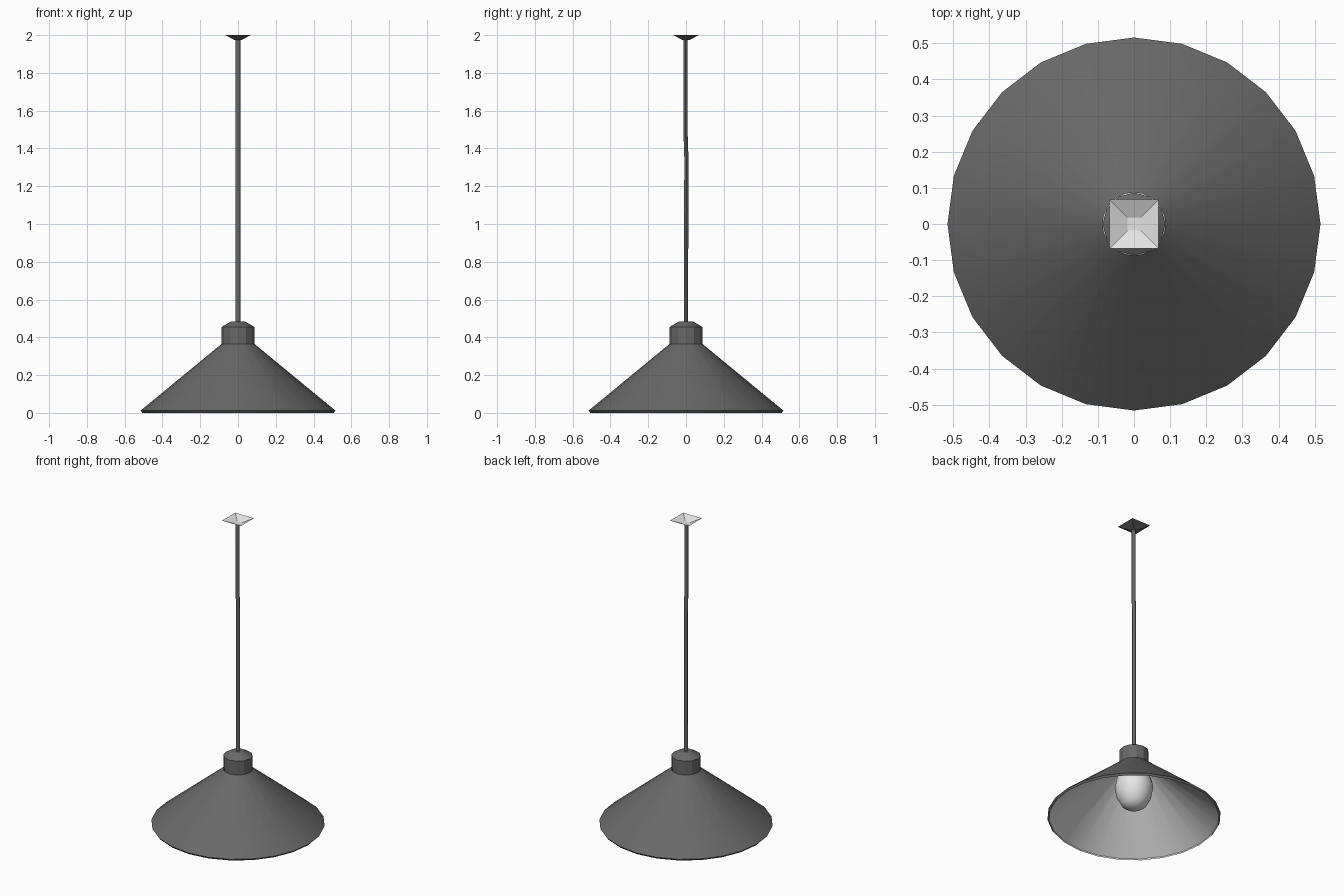
import bpy, bmesh, math
from mathutils import Vector

cube = bpy.data.objects.get("Cube")
if cube:
    bpy.data.objects.remove(cube)


def material(name, value):
    m = bpy.data.materials.new(name)
    m.use_nodes = True
    colour = (value, value, value, 1)
    m.diffuse_color = colour
    m.node_tree.nodes["Principled BSDF"].inputs["Base Color"].default_value = colour
    return m


DARK = material("dark grey metal", 0.14)
LIGHT = material("white enamel", 0.78)


def finish(name, bm, mats, smooth=None):
    me = bpy.data.meshes.new(name)
    bm.to_mesh(me)
    bm.free()
    ob = bpy.data.objects.new(name, me)
    bpy.context.collection.objects.link(ob)
    for m in mats:
        me.materials.append(m)
    if smooth:
        bpy.ops.object.select_all(action="DESELECT")
        ob.select_set(True)
        bpy.context.view_layer.objects.active = ob
        bpy.ops.object.shade_smooth_by_angle(angle=math.radians(smooth))
    return ob


def lathe(name, profile, sides, mats, smooth=None, light_from=None, turn=0.0):
    """Spin (radius, z) points, listed from bottom to top on the outside."""
    bm = bmesh.new()
    rings = []
    for r, z in profile:
        if r == 0:
            rings.append([bm.verts.new((0, 0, z))] * sides)
        else:
            angles = [turn + math.tau * i / sides for i in range(sides)]
            rings.append([bm.verts.new((r * math.cos(a), r * math.sin(a), z)) for a in angles])
    for k, (low, high) in enumerate(zip(rings, rings[1:])):
        for i in range(sides):
            j = (i + 1) % sides
            corners = list(dict.fromkeys((low[i], low[j], high[j], high[i])))
            face = bm.faces.new(corners)
            if light_from is not None and k >= light_from:
                face.material_index = 1
    return finish(name, bm, mats, smooth)


# Conical shade: dark outer skin with a small lip, white lining
lathe("shade", [(0.507, 0.0), (0.516, 0.012), (0.087, 0.365)], 24, [DARK], 30)
lining = lathe("shade_lining", [(0.082, 0.358), (0.506, 0.009), (0.507, 0.0)],
               24, [LIGHT], 30)

# Socket collar with a bevelled top
lathe("socket_collar", [(0, 0.362), (0.087, 0.362), (0.087, 0.455), (0.035, 0.485), (0, 0.485)],
      12, [DARK], 25)

# Bulb
lathe("bulb", [(0, 0.06), (0.04, 0.066), (0.075, 0.09), (0.104, 0.145), (0.115, 0.205),
               (0.104, 0.26), (0.07, 0.315), (0.045, 0.362)], 16, [LIGHT], 60)

# Hanging rod with a slight sideways bend
bm = bmesh.new()
previous = None
for y, z in [(0, 0.47), (0.002, 1.35), (-0.003, 1.5), (-0.003, 1.974)]:
    ring = [bm.verts.new(Vector((0.013 * math.cos(a), 0.011 * math.sin(a) + y, z)))
            for a in (math.tau * i / 8 for i in range(8))]
    if previous:
        for i in range(8):
            j = (i + 1) % 8
            bm.faces.new((previous[i], previous[j], ring[j], ring[i]))
    previous = ring
finish("rod", bm, [DARK], 50)

# Square ceiling mount: dark outside, open top with a white inside
root2 = math.sqrt(2)
lathe("ceiling_mount",
      [(0, 1.974), (0.018 * root2, 1.974), (0.068 * root2, 2.0),
       (0.066 * root2, 2.0), (0.018 * root2, 1.977), (0, 1.977)],
      4, [DARK, LIGHT], light_from=2, turn=math.pi / 4)
